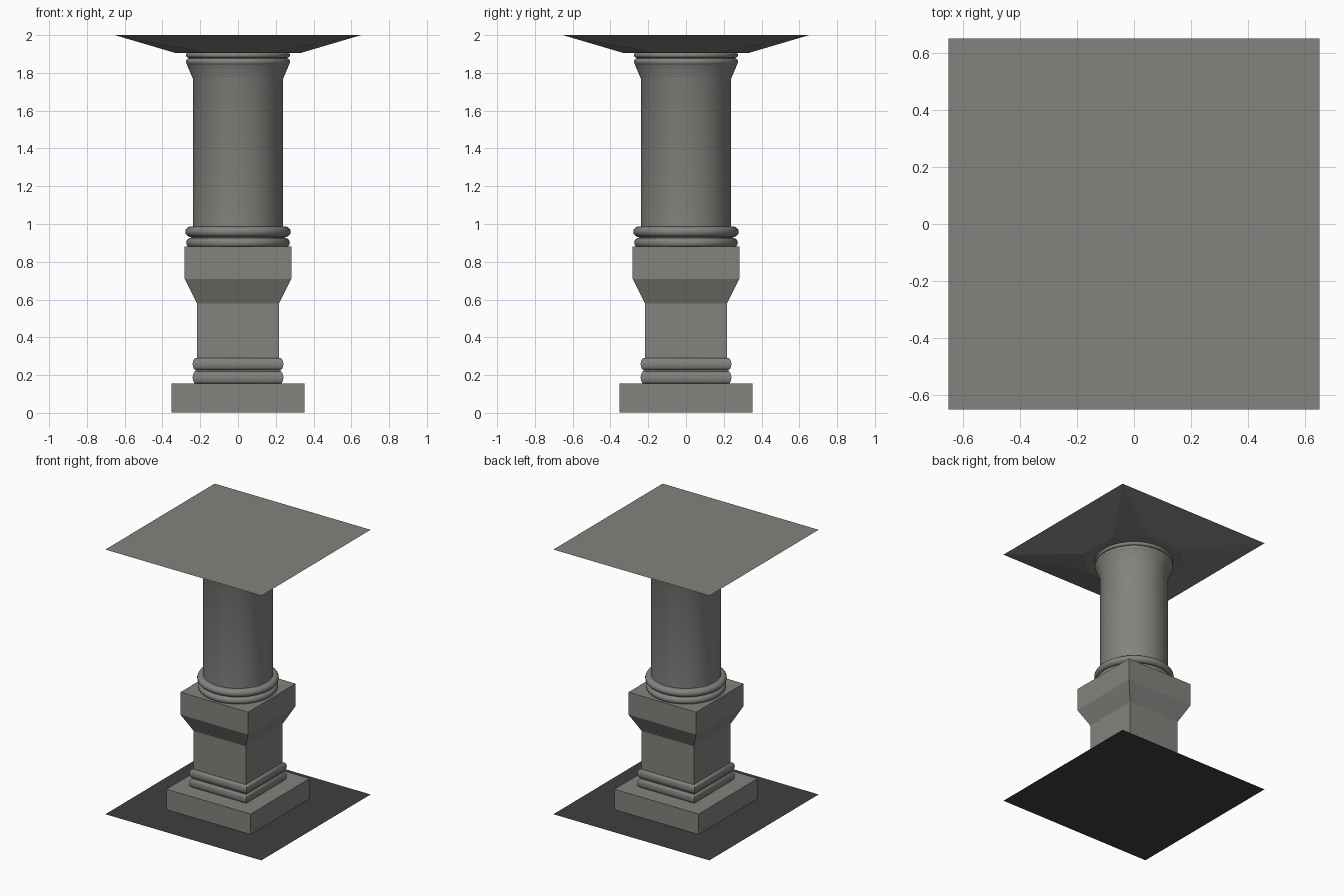
import bpy, bmesh, math

if "Cube" in bpy.data.objects:
    bpy.data.objects.remove(bpy.data.objects["Cube"])


def material(name, rgb):
    m = bpy.data.materials.new(name)
    m.diffuse_color = (*rgb, 1)
    m.use_nodes = True
    m.node_tree.nodes["Principled BSDF"].inputs["Base Color"].default_value = m.diffuse_color
    return m


STONE = material("grey stone", (0.225, 0.225, 0.21))
DARK = material("dark floor", (0.05, 0.05, 0.05))


def finish(name, bm, mat, smooth=None):
    me = bpy.data.meshes.new(name)
    bm.to_mesh(me)
    bm.free()
    me.materials.append(mat)
    ob = bpy.data.objects.new(name, me)
    bpy.context.collection.objects.link(ob)
    if smooth:
        bpy.ops.object.select_all(action='DESELECT')
        ob.select_set(True)
        bpy.context.view_layer.objects.active = ob
        bpy.ops.object.shade_smooth_by_angle(angle=math.radians(smooth))
    return ob


def stack(name, profile, sides, smooth=None):
    """Loft a (half width, z) profile around the axis; 4 sides gives a square section."""
    bm = bmesh.new()
    k = 1 / math.cos(math.pi / sides) if sides == 4 else 1
    rings = []
    for r, z in profile:
        rings.append([bm.verts.new((r * k * math.cos(2 * math.pi * (i + .5) / sides),
                                    r * k * math.sin(2 * math.pi * (i + .5) / sides), z))
                      for i in range(sides)])
    for a, b in zip(rings, rings[1:]):
        for i in range(sides):
            j = (i + 1) % sides
            bm.faces.new((a[i], a[j], b[j], b[i]))
    bm.faces.new(rings[0][::-1])
    bm.faces.new(rings[-1])
    return finish(name, bm, STONE, smooth)


def bead(inner, outer, z0, z1, n=8):
    """Half-round moulding profile."""
    return [(inner + (outer - inner) * math.sin(math.pi * i / n),
             (z0 + z1) / 2 - (z1 - z0) / 2 * math.cos(math.pi * i / n)) for i in range(n + 1)]


# floor sheet
bm = bmesh.new()
bmesh.ops.create_grid(bm, x_segments=1, y_segments=1, size=0.652)
finish("floor", bm, DARK)

# square pedestal
stack("plinth", [(0.352, 0.001), (0.352, 0.155)], 4)
stack("square_mouldings", bead(0.225, 0.24, 0.155, 0.22) + bead(0.225, 0.24, 0.228, 0.29), 4, 35)
stack("pedestal", [(0.218, 0.28), (0.218, 0.58), (0.283, 0.71), (0.283, 0.88)], 4)

# round column
stack("base_rings", bead(0.25, 0.275, 0.875, 0.927) + bead(0.25, 0.28, 0.931, 0.987), 40, 50)
stack("shaft", [(0.24, 0.95), (0.24, 1.77), (0.272, 1.845)], 40, 25)
stack("capital_rings", bead(0.262, 0.276, 1.842, 1.876) + bead(0.262, 0.276, 1.88, 1.907), 40, 50)

# ceiling slab: octagon below, widening to a square above
bm = bmesh.new()
a, c, s = 0.33, 0.155, 0.652
octo = [bm.verts.new((x, y, 1.905)) for x, y in
        ((a, -c), (a, c), (c, a), (-c, a), (-a, c), (-a, -c), (-c, -a), (c, -a))]
square = [bm.verts.new((x, y, 2)) for x, y in ((s, -s), (s, s), (-s, s), (-s, -s))]
for i in range(4):
    j = (i + 1) % 4
    bm.faces.new((octo[2 * i], octo[2 * i + 1], square[j], square[i]))
    bm.faces.new((octo[2 * i + 1], octo[(2 * i + 2) % 8], square[j]))
bm.faces.new(octo[::-1])
bm.faces.new(square)
bmesh.ops.recalc_face_normals(bm, faces=bm.faces)
finish("ceiling", bm, STONE)
